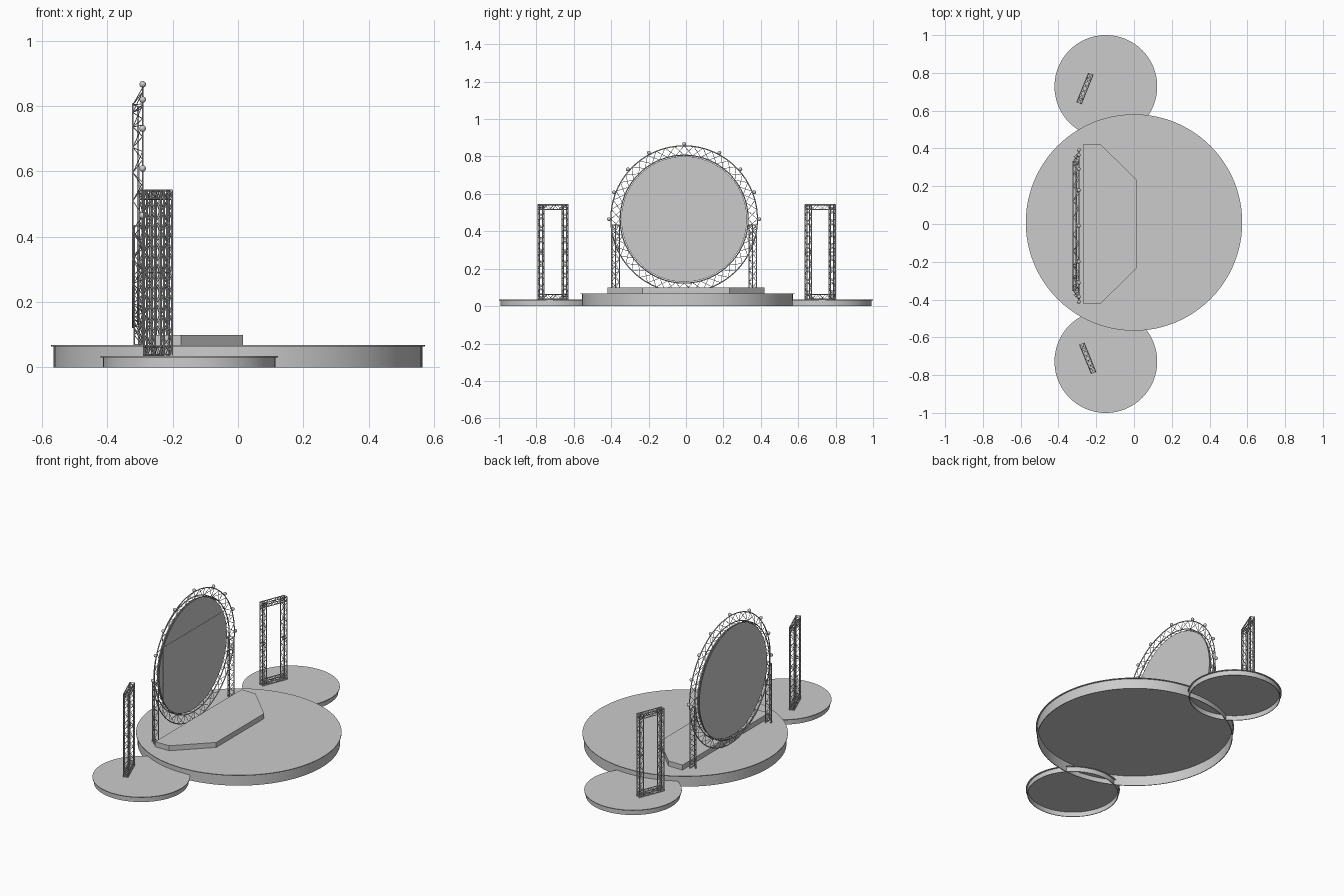
import bpy, bmesh, math
from mathutils import Vector, Matrix

if "Cube" in bpy.data.objects:
    bpy.data.objects.remove(bpy.data.objects["Cube"])

CY, CZ = -0.01, 0.465          # centre of the ring and screen
RING_X = -0.292


def add_object(name, bm, smooth=True):
    bmesh.ops.recalc_face_normals(bm, faces=bm.faces[:])
    me = bpy.data.meshes.new(name)
    bm.to_mesh(me)
    bm.free()
    ob = bpy.data.objects.new(name, me)
    bpy.context.collection.objects.link(ob)
    if smooth:
        bpy.ops.object.select_all(action='DESELECT')
        bpy.context.view_layer.objects.active = ob
        ob.select_set(True)
        bpy.ops.object.shade_smooth_by_angle(angle=math.radians(35))
    return ob


def tube(bm, pts, r, sides=6, closed=False):
    """Sweep a round section along a list of points."""
    pts = [Vector(p) for p in pts]
    n = len(pts)
    rings = []
    for i, p in enumerate(pts):
        a = pts[(i - 1) % n] if closed or i > 0 else p
        b = pts[(i + 1) % n] if closed or i < n - 1 else p
        d = (b - a).normalized()
        ref = Vector((1, 0, 0)) if abs(d.x) < 0.9 else Vector((0, 0, 1))
        u = d.cross(ref).normalized()
        v = d.cross(u)
        rings.append([bm.verts.new(p + r * (u * math.cos(k * math.tau / sides)
                                            + v * math.sin(k * math.tau / sides)))
                      for k in range(sides)])
    for i in range(n if closed else n - 1):
        A, B = rings[i], rings[(i + 1) % n]
        for k in range(sides):
            j = (k + 1) % sides
            bm.faces.new((A[k], A[j], B[j], B[k]))
    if not closed:
        bm.faces.new(rings[0])
        bm.faces.new(rings[-1])


def truss(bm, chords, step=1, closed=False, r=0.003, lace=0.0014):
    """Chords joined by zigzag lacing on every side."""
    for c in chords:
        tube(bm, c, r, 6, closed)
    n = len(chords[0])
    m = len(chords)
    for f in range(m):
        a, b = chords[f], chords[(f + 1) % m]
        for k, i in enumerate(range(0, n if closed else n - 1, step)):
            j = (i + step) % n
            if (k + f) % 2:
                tube(bm, (a[i], b[j]), lace, 5)
            else:
                tube(bm, (b[i], a[j]), lace, 5)


def line(a, b, n):
    a, b = Vector(a), Vector(b)
    return [a.lerp(b, i / n) for i in range(n + 1)]


def hollow_disc(name, x, y, r, h):
    """Round deck with a small lip and open underside."""
    t, w = 0.004, r - 0.008
    prof = [(0, h), (r, h), (r, h - t), (w, h - t), (w, 0), (w - t, 0),
            (w - t, h - t), (0, h - t)]
    bm = bmesh.new()
    vs = [bm.verts.new((x + px, y, pz)) for px, pz in prof]
    es = [bm.edges.new(p) for p in zip(vs, vs[1:])]
    bmesh.ops.spin(bm, geom=vs + es, cent=(x, y, 0), axis=(0, 0, 1),
                   angle=math.tau, steps=96)
    bmesh.ops.remove_doubles(bm, verts=bm.verts[:], dist=1e-5)
    add_object(name, bm)


# Round decks
hollow_disc("main_deck", 0, 0.008, 0.573, 0.068)
hollow_disc("side_deck_left", -0.149, -0.728, 0.272, 0.034)
hollow_disc("side_deck_right", -0.149, 0.728, 0.272, 0.034)

# Raised platform with chamfered front corners
bm = bmesh.new()
outline = [(-0.27, -0.42), (-0.175, -0.42), (0.015, -0.233),
           (0.015, 0.233), (-0.175, 0.42), (-0.27, 0.42)]
face = bm.faces.new([bm.verts.new((x, y, 0.066)) for x, y in outline])
ext = bmesh.ops.extrude_face_region(bm, geom=[face])
bmesh.ops.translate(bm, vec=(0, 0, 0.033),
                    verts=[g for g in ext['geom'] if isinstance(g, bmesh.types.BMVert)])
add_object("platform", bm, smooth=False)


# Ring truss with three chords
def circle(x, r, n=96):
    return [Vector((x, CY + r * math.cos(i * math.tau / n),
                    CZ + r * math.sin(i * math.tau / n))) for i in range(n)]


bm = bmesh.new()
truss(bm, [circle(RING_X, 0.392), circle(RING_X, 0.342), circle(-0.322, 0.342)],
      step=2, closed=True)
add_object("ring_truss", bm)

# Round screen with rectangular panel
bm = bmesh.new()
bmesh.ops.create_cone(bm, cap_ends=True, segments=96, radius1=0.336, radius2=0.336,
                      depth=0.006,
                      matrix=Matrix.Translation((-0.307, CY, CZ)) @ Matrix.Rotation(math.pi / 2, 4, 'Y'))
add_object("round_screen", bm)
bm = bmesh.new()
bmesh.ops.create_cube(bm, size=1, matrix=Matrix.Translation((-0.304, CY, CZ - 0.002))
                      @ Matrix.Diagonal((0.003, 0.568, 0.316, 1)))
add_object("screen_panel", bm, smooth=False)

# Lamps on the upper half of the ring
bm = bmesh.new()
for deg in (0, 21, 41.5, 62, 90, 118, 138.5, 159, 180):
    a = math.radians(deg)
    bmesh.ops.create_uvsphere(bm, u_segments=16, v_segments=10, radius=0.01,
                              matrix=Matrix.Translation((RING_X, CY + 0.402 * math.cos(a),
                                                         CZ + 0.402 * math.sin(a))))
add_object("ring_lamps", bm)

# Ring support legs
for side, tag in ((-1, "left"), (1, "right")):
    bm = bmesh.new()
    plan = [(RING_X, 0.387), (RING_X, 0.346), (-0.318, 0.366)]
    chords = [line((x, CY + side * y, 0.068), (x, CY + side * y, 0.435), 12) for x, y in plan]
    truss(bm, chords)
    for z in (0.07, 0.433):
        tube(bm, [(x, CY + side * y, z) for x, y in plan], 0.0025, 6, closed=True)
    add_object("ring_leg_" + tag, bm)

# Side gates: two box-truss posts with top and bottom box-truss beams
W, L, Z0, Z1 = 0.013, 0.170, 0.034, 0.545      # half chord spacing, length, heights
SQ = [(-W, -W), (W, -W), (W, W), (-W, W)]
for side, tag in ((-1, "left"), (1, "right")):
    bm = bmesh.new()
    off = L / 2 - W - 0.003
    zb, zt = Z0 + W + 0.003, Z1 - W - 0.003
    for s in (-off, off):
        truss(bm, [line((a, s + b, zb - W), (a, s + b, zt + W), 16) for a, b in SQ])
        # Corner frames and mid joints
        for z in (zb - W, zb + W, 0.29, zt - W, zt + W):
            tube(bm, [(a, s + b, z) for a, b in SQ], 0.0032, 6, closed=True)
    for z in (zb, zt):
        truss(bm, [line((a, -off - W, z + b), (a, off + W, z + b), 6) for a, b in SQ])
    pos = (-0.26, 0.717, 0) if side > 0 else (-0.245, -0.711, 0)
    bm.transform(Matrix.Translation(pos) @ Matrix.Rotation(-side * math.radians(22), 4, 'Z'))
    add_object("side_gate_" + tag, bm)
